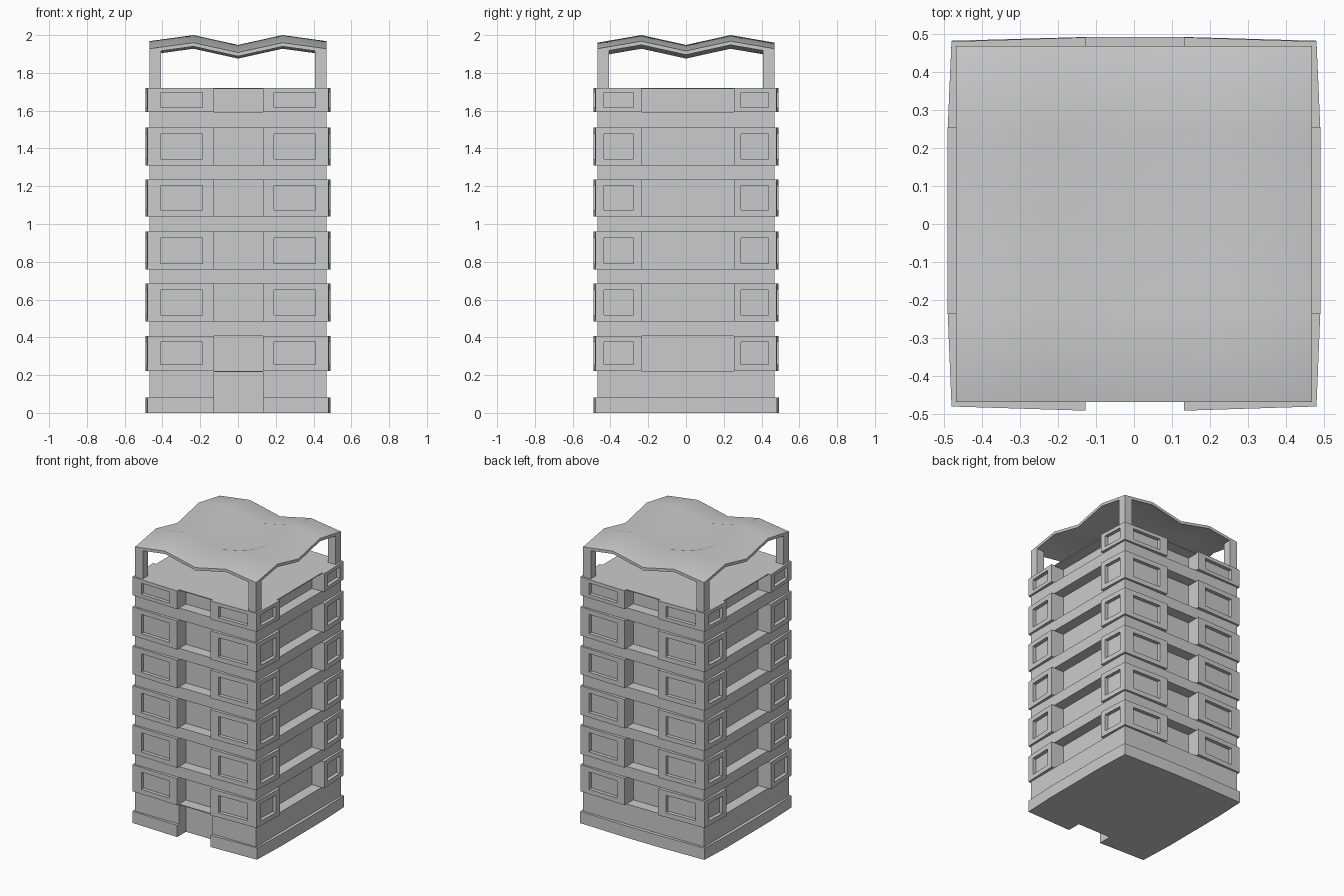
import bpy, bmesh
from mathutils import Vector

if "Cube" in bpy.data.objects:
    bpy.data.objects.remove(bpy.data.objects["Cube"])

DEPTH = 0.025          # window recess
BANDS = [(0.222, 0.408), (0.484, 0.684), (0.758, 0.96),
         (1.04, 1.236), (1.31, 1.51), (1.592, 1.72)]
S, C = 0.468, 0.393    # slab half width, recessed wall half width
XL, XR, YF, YB = -0.127, 0.132, -0.236, 0.254   # balcony openings


def finish(bm, name):
    bmesh.ops.recalc_face_normals(bm, faces=bm.faces)
    me = bpy.data.meshes.new(name)
    bm.to_mesh(me)
    bm.free()
    ob = bpy.data.objects.new(name, me)
    bpy.context.collection.objects.link(ob)
    return ob


def add_window(bm, quad, u0, u1, margin, inward):
    """Replace a wall quad by a frame, jambs and a recessed pane."""
    a, b, c, d = [v.co for v in quad]
    up = Vector((0, 0, margin))
    inner = [a.lerp(b, u0) + up, a.lerp(b, u1) + up,
             d.lerp(c, u1) - up, d.lerp(c, u0) - up]
    rim = [bm.verts.new(p) for p in inner]
    pane = [bm.verts.new(p + inward * DEPTH) for p in inner]
    for i in range(4):
        j = (i + 1) % 4
        bm.faces.new((quad[i], quad[j], rim[j], rim[i]))
        bm.faces.new((rim[i], rim[j], pane[j], pane[i]))
    bm.faces.new(pane)


def prism(name, pts, z0, z1, windows={}, margin=0.033):
    bm = bmesh.new()
    lo = [bm.verts.new((x, y, z0)) for x, y in pts]
    hi = [bm.verts.new((x, y, z1)) for x, y in pts]
    bm.faces.new(lo)
    bm.faces.new(hi)
    for i in range(len(pts)):
        j = (i + 1) % len(pts)
        quad = (lo[i], lo[j], hi[j], hi[i])
        if i in windows:
            add_window(bm, quad, *windows[i][:2], margin, windows[i][2])
        else:
            bm.faces.new(quad)
    return finish(bm, name)


def square(h):
    return [(-h, -h), (h, -h), (h, h), (-h, h)]


# Recessed core wall
prism("core_wall", square(C), 0.005, 1.717)

# Base plinth and ground floor, both notched for the entrance
door = [(XL, -C), (XR, -C)]
prism("plinth", [(-0.48, -0.478), (XL, -0.49)] + door +
      [(XR, -0.49), (0.48, -0.478), (0.49, YF), (0.49, YB), (0.48, 0.482),
       (XR, 0.492), (XL, 0.492), (-0.48, 0.482), (-0.49, YB), (-0.49, YF)], 0, 0.082)
prism("ground_floor", [(-S, -S), (XL, -S)] + door +
      [(XR, -S), (S, -S), (S, S), (-S, S)], 0.082, 0.216)

# Floor slabs between the balcony bands, and the roof deck
tops = [0.216] + [b[1] for b in BANDS[:-1]]
for n, (z0, band) in enumerate(zip(tops, BANDS)):
    prism(f"floor_slab_{n + 1}", square(S), z0, band[0])
prism("roof_deck", square(S), 1.714, 1.72)

# Corner blocks with a window on each outer face
for n, (z0, z1) in enumerate(BANDS):
    margin = 0.025 if n == 5 else 0.033
    for sx in (-1, 1):
        for sy in (-1, 1):
            ex = XR if sx > 0 else XL
            ey = YB if sy > 0 else YF
            pts = [(ex, sy * 0.491), (sx * 0.48, sy * 0.48), (sx * 0.49, ey),
                   (sx * C, ey), (sx * C, sy * C), (ex, sy * C)]
            wins = {0: (0.17, 0.8, Vector((0, -sy, 0))),
                    1: (0.19, 0.83, Vector((-sx, 0, 0)))}
            prism(f"corner_block_{n + 1}", pts, z0, z1, wins, margin)

# Roof posts
for sx in (-1, 1):
    for sy in (-1, 1):
        prism("roof_post", [(sx * a, sy * b) for a, b in
              ((0.408, 0.408), (S, 0.408), (S, S), (0.408, S))], 1.72, 1.918)

# Wavy canopy: sum of one wave in x and one in y
grid = [-S, -0.236, 0, 0.236, S]
wave_x = [-0.032, 0, -0.052, 0, -0.032]
wave_y = [-0.04, 0, -0.052, 0, -0.04]
bm = bmesh.new()
vs = [[bm.verts.new((x, y, 2.0 + wx + wy)) for x, wx in zip(grid, wave_x)]
      for y, wy in zip(grid, wave_y)]
for j in range(4):
    for i in range(4):
        bm.faces.new((vs[j][i], vs[j][i + 1], vs[j + 1][i + 1], vs[j + 1][i]))
low = bmesh.ops.extrude_face_region(bm, geom=bm.faces[:])
for v in low["geom"]:
    if isinstance(v, bmesh.types.BMVert):
        v.co.z -= 0.02
canopy = finish(bm, "canopy")
bpy.context.view_layer.objects.active = canopy
canopy.select_set(True)
bpy.ops.object.shade_smooth_by_angle(angle=0.8)
